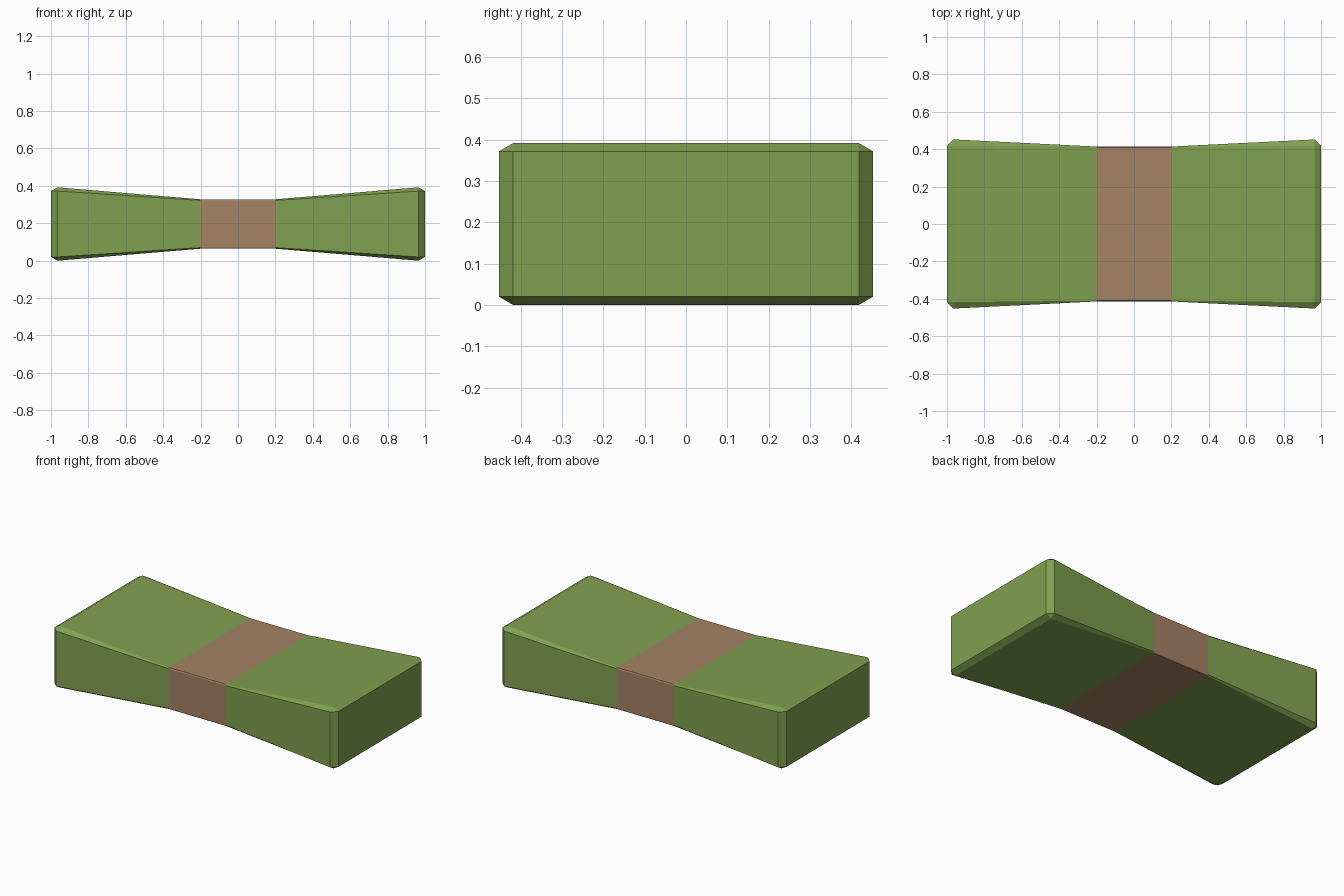
import bpy
import bmesh

cube = bpy.data.objects.get("Cube")
if cube:
    bpy.data.objects.remove(cube, do_unlink=True)


def make_material(name, color):
    mat = bpy.data.materials.new(name)
    mat.use_nodes = True
    mat.diffuse_color = color
    mat.node_tree.nodes["Principled BSDF"].inputs["Base Color"].default_value = color
    return mat


green = make_material("leaf green", (0.215, 0.356, 0.080, 1))
brown = make_material("clay brown", (0.376, 0.223, 0.130, 1))

MID_Z = 0.196


def ring(bm, x, outer_y, inner_y, outer_z, inner_z):
    """Chamfered rectangle across the x axis."""
    quarter = [(outer_y, inner_z), (inner_y, outer_z)]
    points = quarter + [(-y, z) for y, z in reversed(quarter)]
    points += [(-y, -z) for y, z in points]
    return [bm.verts.new((x, y, MID_Z + z)) for y, z in points]


def bridge(bm, a, b):
    for i in range(len(a)):
        j = (i + 1) % len(a)
        bm.faces.new((a[i], a[j], b[j], b[i]))


bm = bmesh.new()

# Lofted body: flared ends with a narrow waist
end = (0.452, 0.418, 0.196, 0.176)
waist = (0.414, 0.410, 0.132, 0.126)
rings = [ring(bm, x, *size) for x, size in
         ((-0.965, end), (-0.2, waist), (0.2, waist), (0.965, end))]
for a, b in zip(rings, rings[1:]):
    bridge(bm, a, b)

# Chamfered end caps: each pair of ring corners runs to one cap corner
for x, outline in ((-1, rings[0]), (1, rings[-1])):
    cap = [bm.verts.new((x, sy * end[1], MID_Z + sz * end[3]))
           for sy, sz in ((1, 1), (-1, 1), (-1, -1), (1, -1))]
    bm.faces.new(cap)
    for i in range(4):
        a, b, c = (outline[(2 * i + k) % 8] for k in range(3))
        bm.faces.new((a, b, cap[i]))
        bm.faces.new((b, c, cap[(i + 1) % 4], cap[i]))

# Brown band around the waist
for face in bm.faces:
    face.material_index = int(abs(face.calc_center_median().x) < 0.1)

bmesh.ops.recalc_face_normals(bm, faces=bm.faces)
mesh = bpy.data.meshes.new("banded_block")
bm.to_mesh(mesh)
bm.free()
mesh.materials.append(green)
mesh.materials.append(brown)
block = bpy.data.objects.new("banded_block", mesh)
bpy.context.collection.objects.link(block)
